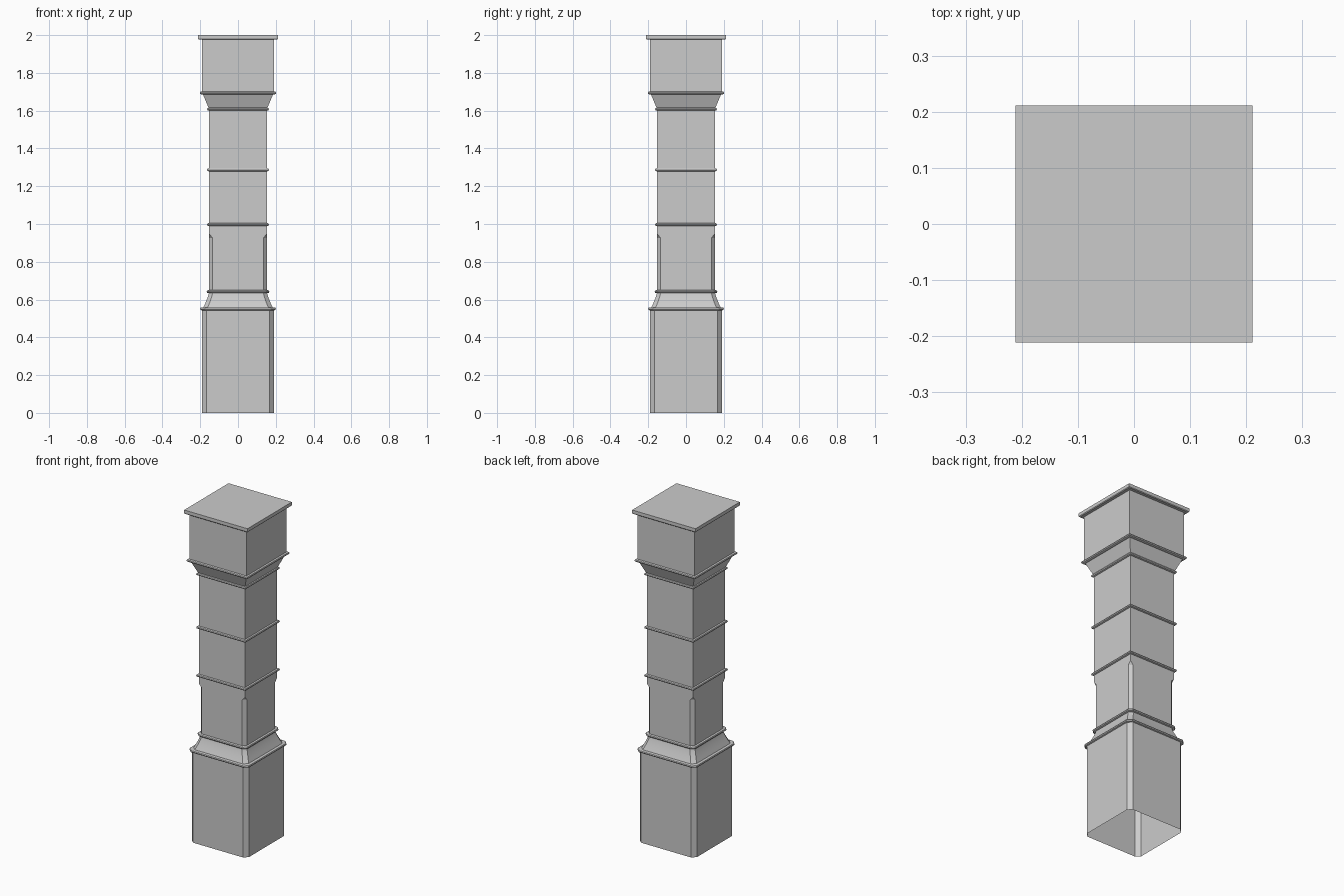
import bpy
import bmesh
import math

cube = bpy.data.objects.get("Cube")
if cube:
    bpy.data.objects.remove(cube)

stone = bpy.data.materials.new("plain grey")
stone.use_nodes = True
GREY = (0.6, 0.6, 0.6, 1)
stone.diffuse_color = GREY
stone.node_tree.nodes["Principled BSDF"].inputs["Base Color"].default_value = GREY


def square(h, c):
    """Square outline of half width h with corners cut by c."""
    return [(h - c, -h), (h, c - h), (h, h - c), (h - c, h),
            (c - h, h), (-h, h - c), (-h, c - h), (c - h, -h)]


def loft(name, rows, closed_top=False):
    """Skin rows of (z, half width, corner cut) into an open shell."""
    bm = bmesh.new()
    loops = [[bm.verts.new((x, y, z)) for x, y in square(h, c)] for z, h, c in rows]
    for low, high in zip(loops, loops[1:]):
        for i in range(8):
            j = (i + 1) % 8
            bm.faces.new((low[i], low[j], high[j], high[i]))
    if closed_top:
        bm.faces.new(loops[-1])
    bmesh.ops.remove_doubles(bm, verts=bm.verts, dist=0.0001)
    mesh = bpy.data.meshes.new(name)
    bm.to_mesh(mesh)
    bm.free()
    mesh.materials.append(stone)
    obj = bpy.data.objects.new(name, mesh)
    bpy.context.collection.objects.link(obj)
    return obj


def moulding(name, z, inner, outer, cut=0):
    """Thin rounded band around the column."""
    r = 0.008
    rows = [(z - r, inner, cut)]
    for k in range(5):
        a = math.radians(-90 + 45 * k)
        rows.append((z + r * math.sin(a), outer - r + r * math.cos(a), cut))
    rows.append((z + r, inner, cut))
    return loft(name, rows)


BASE, SHAFT = 0.19, 0.153

# Base block with cut corners, open underneath
loft("base_block", [(0, BASE, 0.023), (0.55, BASE, 0.023)])
moulding("base_moulding", 0.551, 0.175, 0.2, 0.023)

# Concave sweep from base to shaft
sweep = []
for k in range(7):
    a = math.radians(15 * k)
    sweep.append((0.555 + 0.086 * math.sin(a),
                  SHAFT + 0.032 * (1 - math.sin(a)) ** 1.3,
                  0.023 - 0.005 * k / 6))
flare = loft("concave_flare", sweep)
moulding("flare_moulding", 0.642, 0.145, 0.166, 0.018)

# Shaft: corner cuts run out to a point below the first band
loft("lower_shaft", [(0.641, SHAFT, 0.018), (0.927, SHAFT, 0.018),
                     (0.948, SHAFT, 0), (0.997, SHAFT, 0)])
loft("upper_shaft", [(0.997, SHAFT, 0), (1.608, SHAFT, 0)])
for name, z in (("lower_band", 0.997), ("middle_band", 1.287), ("upper_band", 1.608)):
    moulding(name, z, 0.148, 0.164)

# Head: straight splay, box and flat cap
loft("head_splay", [(1.608, SHAFT, 0), (1.692, 0.188, 0)])
moulding("head_moulding", 1.694, 0.18, 0.202)
loft("head_box", [(1.694, BASE, 0), (1.978, BASE, 0)])
loft("cap_slab", [(1.976, 0.18, 0), (1.976, 0.207, 0), (1.98, 0.211, 0),
                  (2.0, 0.211, 0)], closed_top=True)

# Smooth only the curved sweep
bpy.ops.object.select_all(action="DESELECT")
flare.select_set(True)
bpy.context.view_layer.objects.active = flare
bpy.ops.object.shade_smooth_by_angle(angle=math.radians(30))
